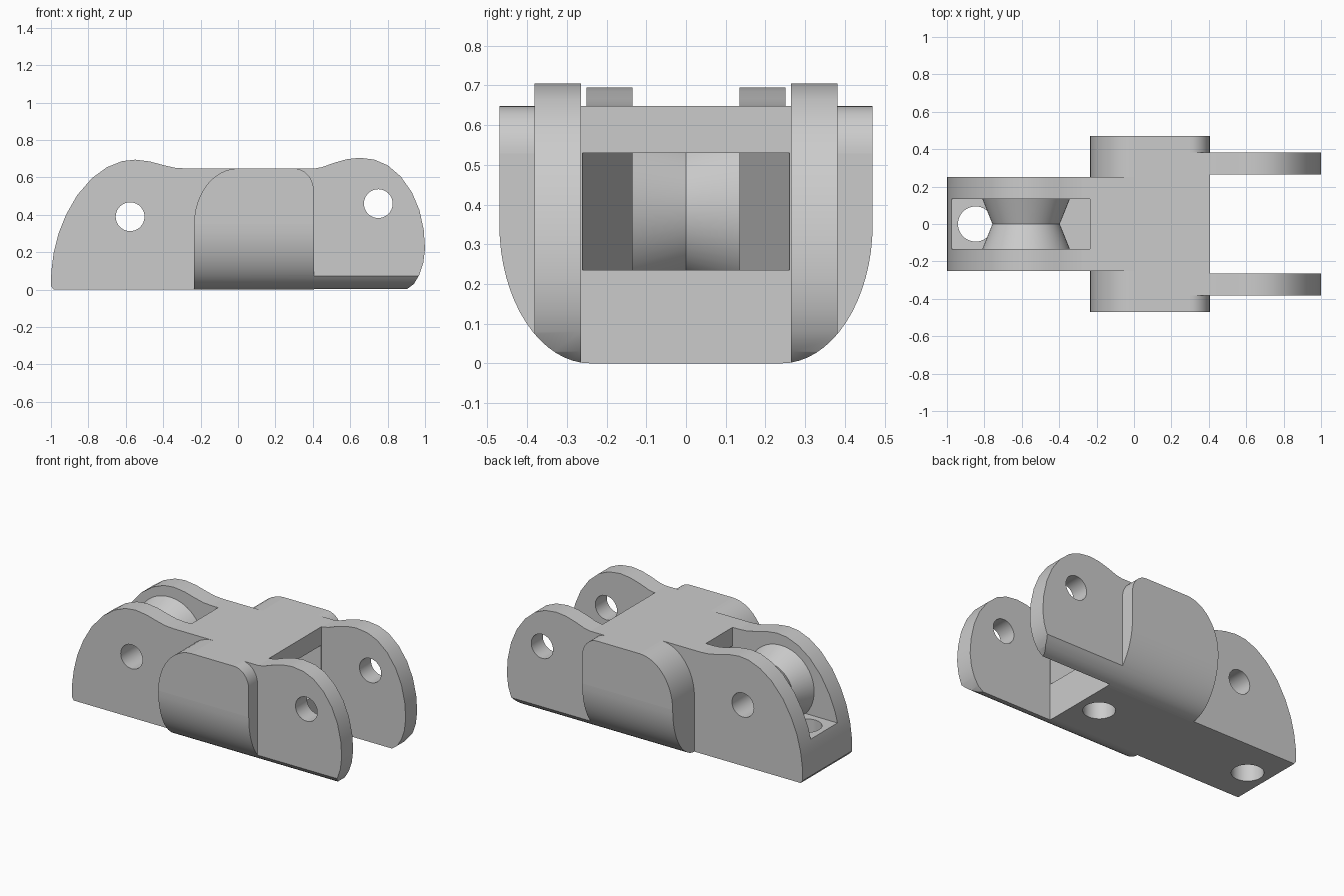
import bpy, bmesh, math
from mathutils import Vector

default_cube = bpy.data.objects.get("Cube")
if default_cube:
    bpy.data.objects.remove(default_cube, do_unlink=True)

grey = bpy.data.materials.new("plain grey")
grey.use_nodes = True
colour = (0.6, 0.6, 0.6, 1)
grey.diffuse_color = colour
for node in grey.node_tree.nodes:
    if node.type == "BSDF_PRINCIPLED":
        node.inputs["Base Color"].default_value = colour


def prism(name, outline, axis, low, high):
    """Extrude a flat outline along one axis; outline holds the other two coordinates."""
    bm = bmesh.new()
    verts = []
    for point in outline:
        place = list(point)
        place.insert("xyz".index(axis), low)
        verts.append(bm.verts.new(place))
    base = bm.faces.new(verts)
    shift = Vector([high - low if a == axis else 0 for a in "xyz"])
    grown = bmesh.ops.extrude_face_region(bm, geom=[base], use_keep_orig=True)
    moved = [g for g in grown["geom"] if isinstance(g, bmesh.types.BMVert)]
    bmesh.ops.translate(bm, verts=moved, vec=shift)
    bmesh.ops.recalc_face_normals(bm, faces=bm.faces)
    return finish(name, bm)


def finish(name, bm):
    mesh = bpy.data.meshes.new(name)
    bm.to_mesh(mesh)
    bm.free()
    mesh.materials.append(grey)
    obj = bpy.data.objects.new(name, mesh)
    bpy.context.collection.objects.link(obj)
    return obj


def box(name, x0, x1, half_width, z0, z1):
    return prism(name, [(x0, z0), (x1, z0), (x1, z1), (x0, z1)],
                 "y", -half_width, half_width)


def arc(cx, cz, rx, rz, start, end, steps=12):
    angles = [math.radians(start + (end - start) * i / steps) for i in range(steps + 1)]
    return [(cx + rx * math.cos(a), cz + rz * math.sin(a)) for a in angles]


def rod(name, u, v, radius, axis, low, high):
    return prism(name, arc(u, v, radius, radius, 0, 360, 40)[:-1], axis, low, high)


def combine(target, tool, operation, keep=False):
    mod = target.modifiers.new("join", "BOOLEAN")
    mod.operation = operation
    mod.solver = "EXACT"
    mod.object = tool
    bpy.context.view_layer.objects.active = target
    bpy.ops.object.modifier_apply(modifier=mod.name)
    if not keep:
        bpy.data.objects.remove(tool, do_unlink=True)


# Chassis with the humped pulley housing at its right end
hump = [(-0.985, 0), (-1, 0.02), (-0.998, 0.1), (-0.985, 0.2), (-0.96, 0.3),
        (-0.92, 0.4), (-0.86, 0.505), (-0.78, 0.597), (-0.7, 0.655), (-0.62, 0.687),
        (-0.55, 0.695), (-0.47, 0.685), (-0.4, 0.666), (-0.34, 0.652), (-0.28, 0.648)]
body = prism("body", hump + [(0.405, 0.648), (0.405, 0)], "y", -0.25, 0.25)
combine(body, box("end_block", 0.1, 0.405, 0.267, 0, 0.648), "UNION")

# Rounded side blocks, on both sides at once
block = ([(-0.235, 0)] + arc(0, 0.35, 0.235, 0.298, 180, 90)
         + arc(0.3, 0.528, 0.105, 0.12, 90, 0) + [(0.405, 0)])
combine(body, prism("side_blocks", block, "y", -0.47, 0.47), "UNION")

# Pair of fork arms
arm = [(0.2, 0), (0.2, 0.648), (0.41, 0.648), (0.45, 0.655), (0.51, 0.677),
       (0.58, 0.697), (0.65, 0.705), (0.73, 0.695), (0.8, 0.665), (0.87, 0.605),
       (0.93, 0.52), (0.97, 0.425), (0.993, 0.32), (1, 0.22), (0.99, 0.14),
       (0.97, 0.08), (0.94, 0.03), (0.9, 0)]
for side in (-1, 1):
    combine(body, prism("fork_arm", arm, "y", *sorted((side * 0.265, side * 0.381))), "UNION")

# Round the lower flanks along the whole length
right_flank = arc(0.24, 0.35, 0.23, 0.35, -90, 0, 16) + [(0.47, 1)]
left_flank = [(-y, z) for y, z in reversed(right_flank)]
combine(body, prism("flank_envelope", right_flank + left_flank, "x", -1.2, 1.2), "INTERSECT")

# Pulley pocket and the tapered duct leading into it
combine(body, box("pocket_cutter", -1.2, -0.235, 0.135, 0.235, 1), "DIFFERENCE")
taper = [(0.42, -0.264), (0.42, 0.264), (-0.25, 0.134), (-0.25, -0.134)]
combine(body, prism("duct_cutter", taper, "z", 0.2352, 0.53), "DIFFERENCE")

# Fork pin hole and the two upright holes through the floor
combine(body, rod("pin_cutter", 0.75, 0.46, 0.077, "y", -1, 1), "DIFFERENCE")
for x in (-0.847, 0.26):
    combine(body, rod("floor_cutter", x, 0, 0.094, "z", -0.1, 0.3), "DIFFERENCE")

# Waisted pulley, lofted from three rings
bm = bmesh.new()
rings = []
for y, radius in ((-0.137, 0.235), (0, 0.18), (0.137, 0.235)):
    rings.append([bm.verts.new((x, y, z))
                  for x, z in arc(-0.577, 0.39, radius, radius, 0, 360, 56)[:-1]])
for first, second in zip(rings, rings[1:]):
    for i in range(len(first)):
        bm.faces.new((first[i - 1], first[i], second[i], second[i - 1]))
bm.faces.new(rings[0])
bm.faces.new(rings[-1])
bmesh.ops.recalc_face_normals(bm, faces=bm.faces)
pulley = finish("pulley", bm)

# Axle hole through housing and pulley
axle = rod("axle_cutter", -0.577, 0.39, 0.077, "y", -1, 1)
combine(body, axle, "DIFFERENCE", keep=True)
combine(pulley, axle, "DIFFERENCE")

# Smooth the curves, keep the axis-aligned faces flat
for obj in (body, pulley):
    bpy.ops.object.select_all(action="DESELECT")
    obj.select_set(True)
    bpy.context.view_layer.objects.active = obj
    bpy.ops.object.shade_smooth_by_angle(angle=math.radians(30))
    for face in obj.data.polygons:
        if max(abs(c) for c in face.normal) > 0.9999:
            face.use_smooth = False
